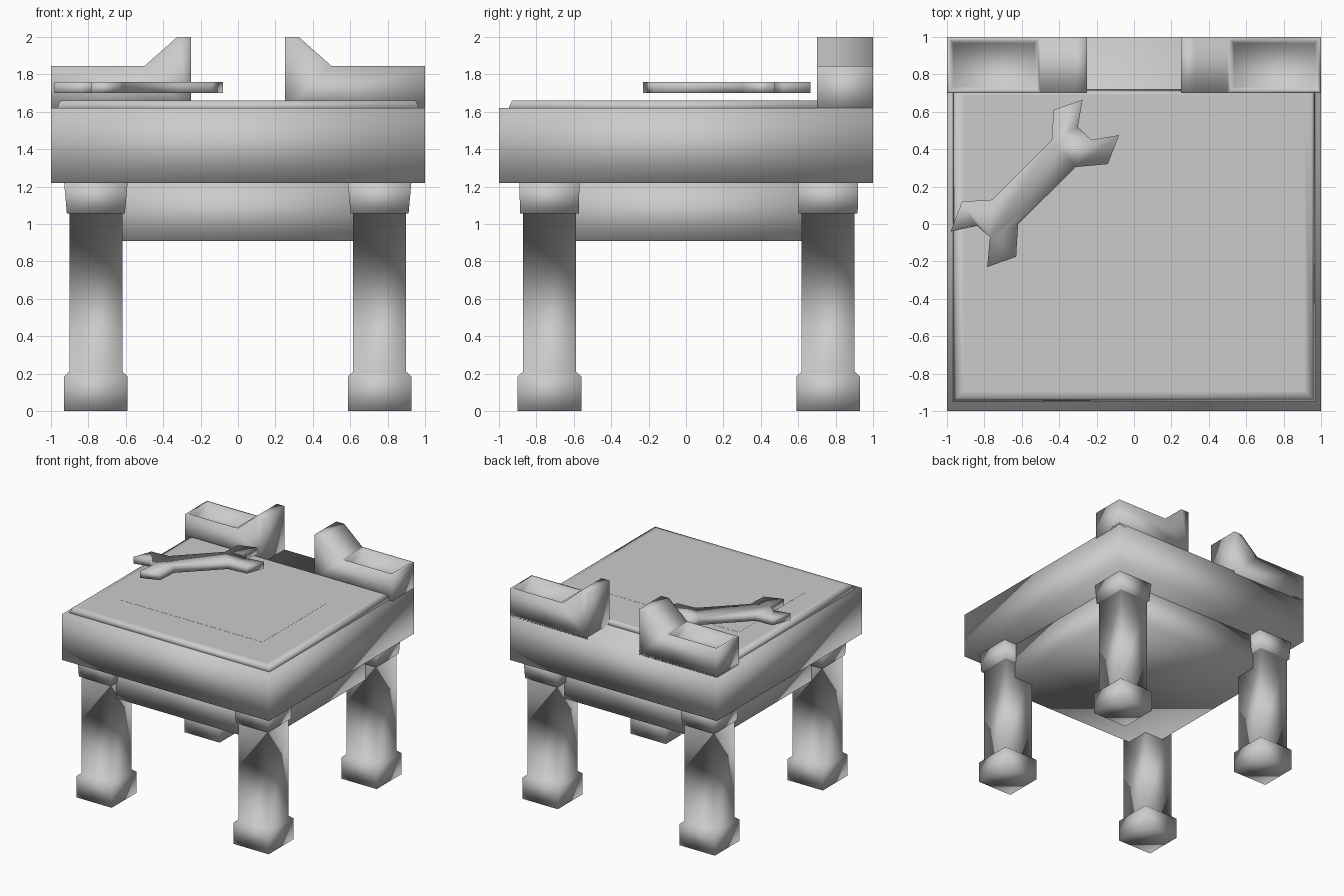
import bpy, bmesh

if "Cube" in bpy.data.objects:
    bpy.data.objects.remove(bpy.data.objects["Cube"])


def finish(name, bm, smooth=True):
    bmesh.ops.recalc_face_normals(bm, faces=bm.faces)
    for f in bm.faces:
        f.smooth = smooth
    me = bpy.data.meshes.new(name)
    bm.to_mesh(me)
    bm.free()
    ob = bpy.data.objects.new(name, me)
    bpy.context.collection.objects.link(ob)
    return ob


def loft(name, rings, smooth=True):
    """Closed solid through stacked rectangles (x0, x1, y0, y1, z)."""
    bm = bmesh.new()
    loops = [[bm.verts.new(p) for p in
              ((x0, y0, z), (x1, y0, z), (x1, y1, z), (x0, y1, z))]
             for x0, x1, y0, y1, z in rings]
    for a, b in zip(loops, loops[1:]):
        for i in range(4):
            j = (i + 1) % 4
            bm.faces.new((a[i], a[j], b[j], b[i]))
    bm.faces.new(loops[0][::-1])
    bm.faces.new(loops[-1])
    return finish(name, bm, smooth)


def prism(points, offset):
    """Extruded outline as a bmesh."""
    bm = bmesh.new()
    face = bm.faces.new([bm.verts.new(p) for p in points])
    ext = bmesh.ops.extrude_face_region(bm, geom=[face], use_keep_orig=True)
    verts = [v for v in ext["geom"] if isinstance(v, bmesh.types.BMVert)]
    bmesh.ops.translate(bm, verts=verts, vec=offset)
    bmesh.ops.recalc_face_normals(bm, faces=bm.faces)
    return bm


# Thick bench body and the lower box between the legs
loft("bench_body", [(-1, 1, -1, 1, 1.22), (-1, 1, -1, 1, 1.62)])
loft("lower_box", [(-.8, .8, -.8, .8, .91), (-.8, .8, -.8, .8, 1.22)])

# Raised work surface with a sloped rim, and a flush inlay
loft("work_surface", [(-.97, .97, -.95, .72, 1.615),
                      (-.95, .95, -.93, .70, 1.66),
                      (-.91, .91, -.89, .69, 1.66)])
loft("surface_inlay", [(-.73, .65, -.59, .31, 1.64),
                       (-.73, .65, -.59, .31, 1.661)], smooth=False)

# Legs with foot blocks and flared caps
for side, cx in (("left", -.76), ("right", .757)):
    for end, cy in (("front", -.73), ("back", .76)):
        rings = [(cx - hx, cx + hx, cy - hy, cy + hy, z) for hx, hy, z in
                 ((.17, .17, 0), (.17, .17, .185), (.142, .142, .21),
                  (.142, .142, 1.055), (.155, .158, 1.055), (.17, .16, 1.225))]
        loft(f"{end}_{side}_leg", rings)

# Back trays: stepped profile with a raised fin and a recessed top
profile = [(1, 1.6), (.25, 1.6), (.25, 2), (.325, 2), (.5, 1.845), (1, 1.845)]
for side, s in (("left", -1), ("right", 1)):
    bm = prism([(s * x, .7, z) for x, z in profile], (0, .3, 0))
    top = max((f for f in bm.faces if f.normal.z > .99),
              key=lambda f: f.calc_area())
    bmesh.ops.inset_region(bm, faces=[top], thickness=.027)
    bmesh.ops.inset_region(bm, faces=[top], thickness=.02, depth=-.08)
    finish(f"{side}_back_tray", bm)

# Double-ended wrench hovering over the surface
outline = [(-.98, -.04), (-.84, -.01), (-.77, -.07), (-.785, -.23),
           (-.63, -.175), (-.62, 0), (-.31, .305), (-.14, .32),
           (-.08, .475), (-.23, .45), (-.30, .52), (-.275, .665),
           (-.43, .61), (-.44, .45), (-.76, .13), (-.92, .12)]
finish("wrench", prism([(x, y, 1.70) for x, y in outline], (0, 0, .06)))
